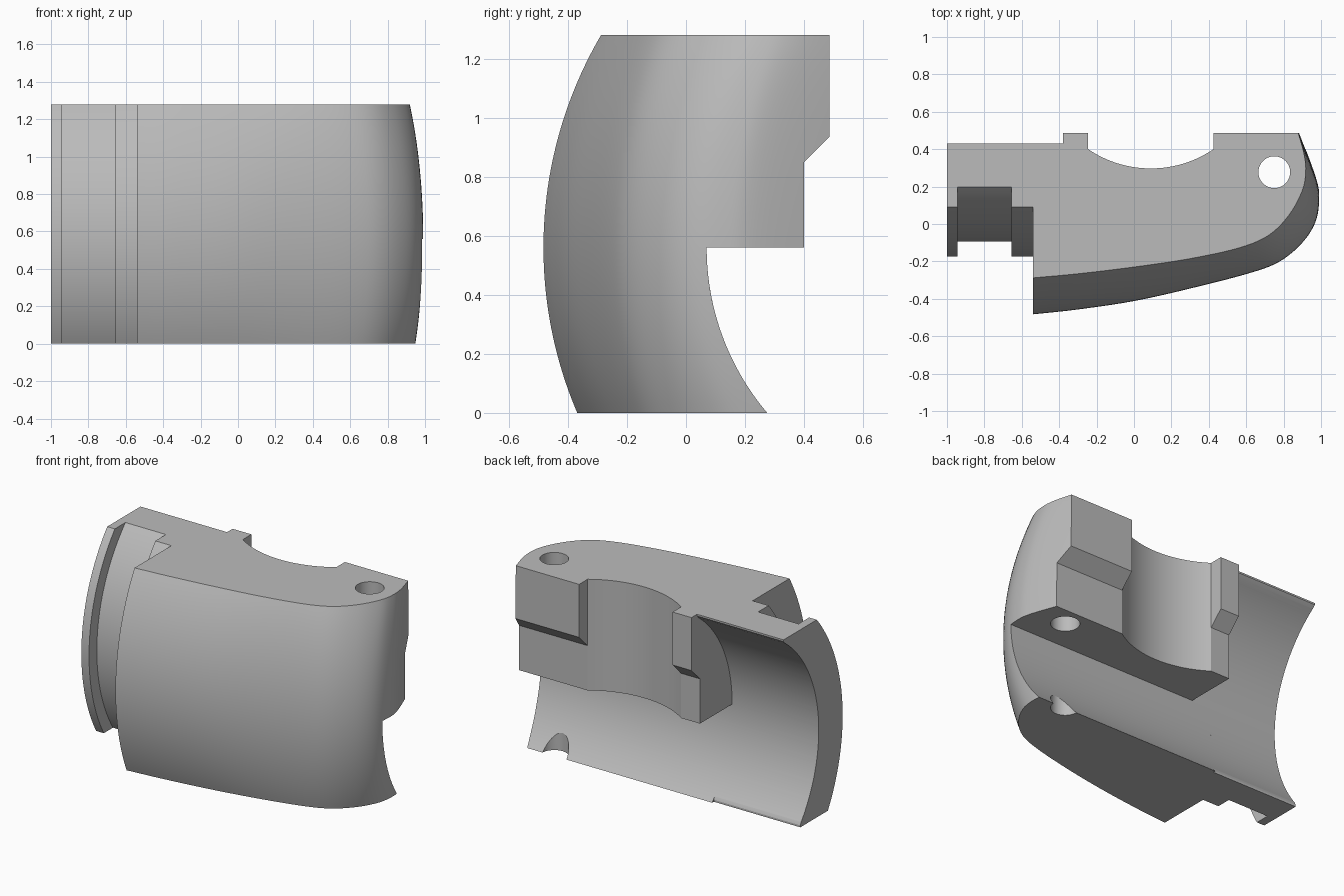
import bpy, bmesh
from math import sqrt, sin, cos, pi, asin
from mathutils import Vector

cube = bpy.data.objects.get("Cube")
if cube:
    bpy.data.objects.remove(cube, do_unlink=True)

AXIS_Y, AXIS_Z, HEIGHT = 0.937, 0.56, 1.28   # centre line of the curved shell
OUTER_R, INNER_R = 1.42, 0.867
BACK = 0.487


def arc_y(radius, z):
    return AXIS_Y - sqrt(radius ** 2 - (z - AXIS_Z) ** 2)


def smooth_path(points, steps=5):
    """Catmull-Rom curve through the points."""
    p = [Vector(q) for q in points]
    p = [2 * p[0] - p[1]] + p + [2 * p[-1] - p[-2]]
    out = []
    for a, b, c, d in zip(p, p[1:], p[2:], p[3:]):
        for i in range(steps):
            t = i / steps
            out.append(0.5 * (2 * b + (c - a) * t + (2 * a - 5 * b + 4 * c - d) * t ** 2
                              + (3 * b - a - 3 * c + d) * t ** 3))
    return out + [p[-2]]


def loft(name, rings):
    """Closed solid through rings with equal point counts."""
    bm = bmesh.new()
    loops = [[bm.verts.new(v) for v in ring] for ring in rings]
    n = len(loops[0])
    for a, b in zip(loops, loops[1:]):
        for i in range(n):
            j = (i + 1) % n
            bm.faces.new((a[i], a[j], b[j], b[i]))
    bm.faces.new(loops[0][::-1])
    bm.faces.new(loops[-1])
    bmesh.ops.recalc_face_normals(bm, faces=bm.faces)
    mesh = bpy.data.meshes.new(name)
    bm.to_mesh(mesh)
    bm.free()
    obj = bpy.data.objects.new(name, mesh)
    bpy.context.collection.objects.link(obj)
    return obj


def prism_x(name, yz, lo, hi):
    return loft(name, [[(x, y, z) for y, z in yz] for x in (lo, hi)])


def prism_z(name, xy, lo=-0.2, hi=1.5):
    return loft(name, [[(x, y, z) for x, y in xy] for z in (lo, hi)])


# Curved body: stepped tongue on the right, rounded nose on the left
tongue = [(-1, -0.175), (-0.945, -0.175), (-0.945, -0.095),
          (-0.655, -0.095), (-0.655, -0.175), (-0.54, -0.175)]
middle = smooth_path([(-0.54, -0.483), (-0.3, -0.457), (0, -0.412), (0.3, -0.345),
                      (0.62, -0.262), (0.78, -0.2), (0.9, -0.1), (0.97, 0.01),
                      (0.99, 0.13), (0.975, 0.24), (0.89, 0.47), (0.83, 0.6)])
top = smooth_path([(-0.54, -0.288), (-0.3, -0.266), (0, -0.23), (0.3, -0.185),
                   (0.56, -0.128), (0.72, -0.06), (0.83, 0.05), (0.9, 0.18),
                   (0.918, 0.28), (0.91, 0.37), (0.878, 0.487), (0.84, 0.6)])
full_drop = arc_y(OUTER_R, HEIGHT) - arc_y(OUTER_R, AXIS_Z)
rings = []
LEVELS = 40
for k in range(LEVELS + 1):
    z = HEIGHT * k / LEVELS
    t = (arc_y(OUTER_R, z) - arc_y(OUTER_R, AXIS_Z)) / full_drop
    ring = [(x, arc_y(AXIS_Y - y, z), z) for x, y in tongue]
    ring += [(*a.lerp(b, t), z) for a, b in zip(middle, top)]
    rings.append(ring + [(-1, 0.6, z)])
body = loft("curved_shell_body", rings)

# Back faces with the sloping step
back = prism_x("back_cutter", [(0.4, -0.2), (0.4, 0.85), (BACK, 0.937), (BACK, 1.5),
                               (1.5, 1.5), (1.5, -0.2)], -1.5, 1.5)

# Cavity below the block, and full-height cavity beside it
N = 40
lower = [(arc_y(INNER_R, z), z) for z in
         [-0.1 + (AXIS_Z + 0.1) * i / N for i in range(N + 1)]]
cavity_low = prism_x("lower_cavity_cutter", lower + [(1.5, AXIS_Z), (1.5, -0.1)], -0.5, 1.5)
side = []
for i in range(2 * N + 1):
    z = -0.1 + 1.5 * i / (2 * N)
    side.append((min(arc_y(INNER_R, z), 0.43 if z > AXIS_Z else 0.258), z))
cavity_side = prism_x("side_cavity_cutter", side + [(1.5, 1.4), (1.5, -0.1)], -1.5, -0.38)

# Round saddle in the back of the block
half, saddle_r, saddle_x, saddle_y = 0.335, 0.596, 0.09, 0.893
span = asin(half / saddle_r)
saddle = [(saddle_x + saddle_r * sin(a), saddle_y - saddle_r * cos(a)) for a in
          [span * (2 * i / 32 - 1) for i in range(33)]]
saddle_cut = prism_z("saddle_cutter", saddle + [(saddle_x + half, 1.5), (saddle_x - half, 1.5)])

# Vertical pin hole
hole = prism_z("pin_hole_cutter", [(0.75 + 0.085 * cos(2 * pi * i / 48),
                                    0.277 + 0.085 * sin(2 * pi * i / 48)) for i in range(48)])

bpy.ops.object.select_all(action='DESELECT')
bpy.context.view_layer.objects.active = body
body.select_set(True)
for cutter in (back, cavity_low, cavity_side, saddle_cut, hole):
    mod = body.modifiers.new(cutter.name, 'BOOLEAN')
    mod.operation, mod.solver, mod.object = 'DIFFERENCE', 'EXACT', cutter
    bpy.ops.object.modifier_apply(modifier=mod.name)
    bpy.data.objects.remove(cutter, do_unlink=True)
bpy.ops.object.shade_smooth_by_angle(angle=0.4)

# Plain grey finish
grey = bpy.data.materials.new("plain_grey")
grey.use_nodes = True
colour = (0.5, 0.5, 0.5, 1)
grey.diffuse_color = colour
grey.node_tree.nodes["Principled BSDF"].inputs["Base Color"].default_value = colour
body.data.materials.clear()
body.data.materials.append(grey)
